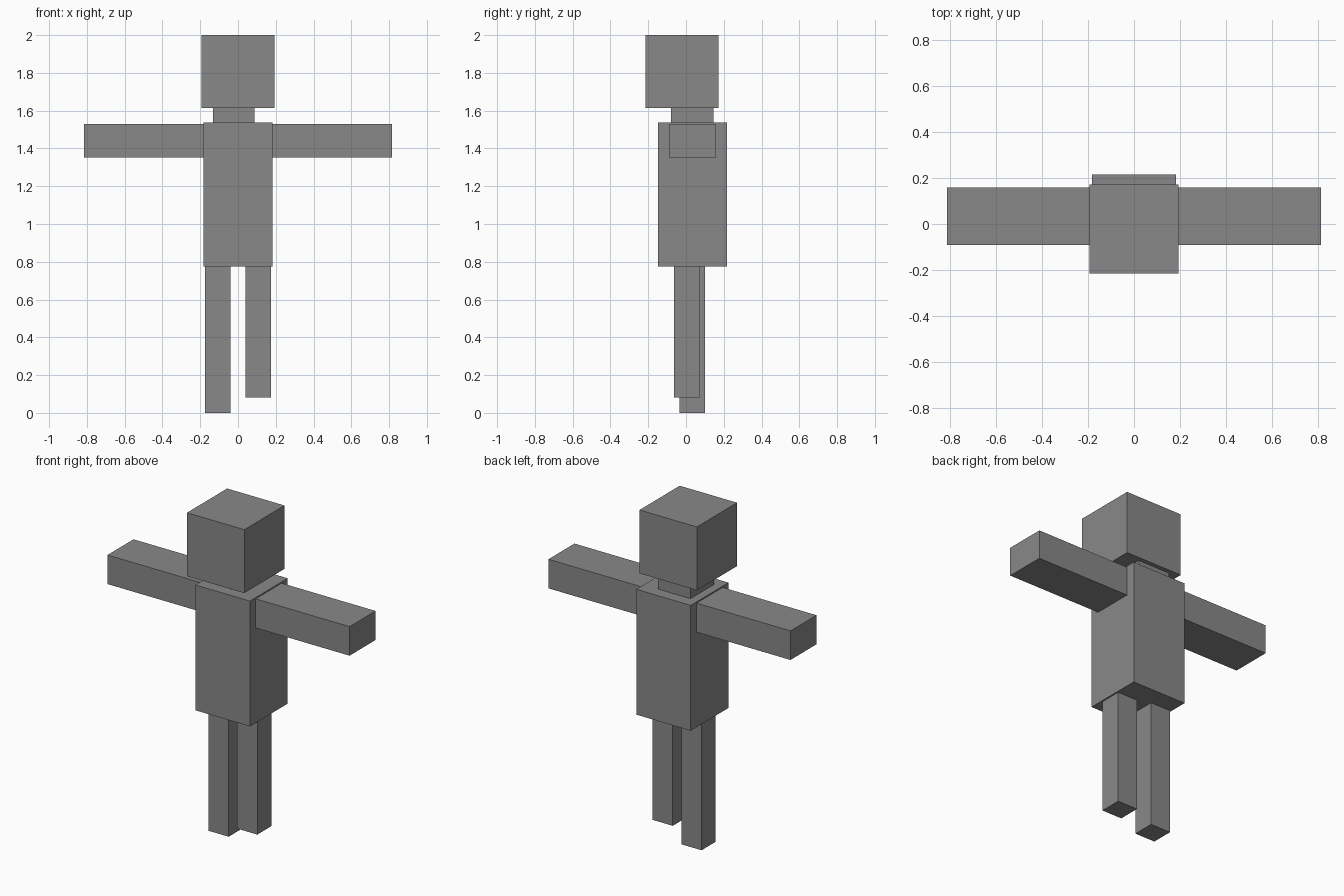
import bpy

if "Cube" in bpy.data.objects:
    bpy.data.objects.remove(bpy.data.objects["Cube"])

# Dark grey shared by every part
grey = bpy.data.materials.new("dark_grey")
grey.diffuse_color = (0.25, 0.25, 0.25, 1)
grey.use_nodes = True
grey.node_tree.nodes["Principled BSDF"].inputs["Base Color"].default_value = grey.diffuse_color


def box(name, x, y, z):
    """Axis-aligned box from (min, max) ranges."""
    bpy.ops.mesh.primitive_cube_add(size=1, location=[(a + b) / 2 for a, b in (x, y, z)])
    ob = bpy.context.object
    ob.name = name
    ob.scale = [b - a for a, b in (x, y, z)]
    bpy.ops.object.transform_apply(location=False, rotation=False, scale=True)
    ob.data.materials.append(grey)
    return ob


# Head, neck and torso
box("head", (-0.193, 0.193), (-0.215, 0.171), (1.614, 2.0))
box("neck", (-0.132, 0.087), (-0.08, 0.145), (1.537, 1.614))
box("torso", (-0.183, 0.183), (-0.147, 0.216), (0.774, 1.537))

# Outstretched arms
for name, x in (("left_arm", (-0.815, -0.183)), ("right_arm", (0.183, 0.815))):
    box(name, x, (-0.091, 0.159), (1.352, 1.529))

# Legs, one slightly raised and forward
box("left_leg", (-0.175, -0.039), (-0.034, 0.1), (0.0, 0.774))
box("right_leg", (0.039, 0.174), (-0.063, 0.072), (0.081, 0.774))
